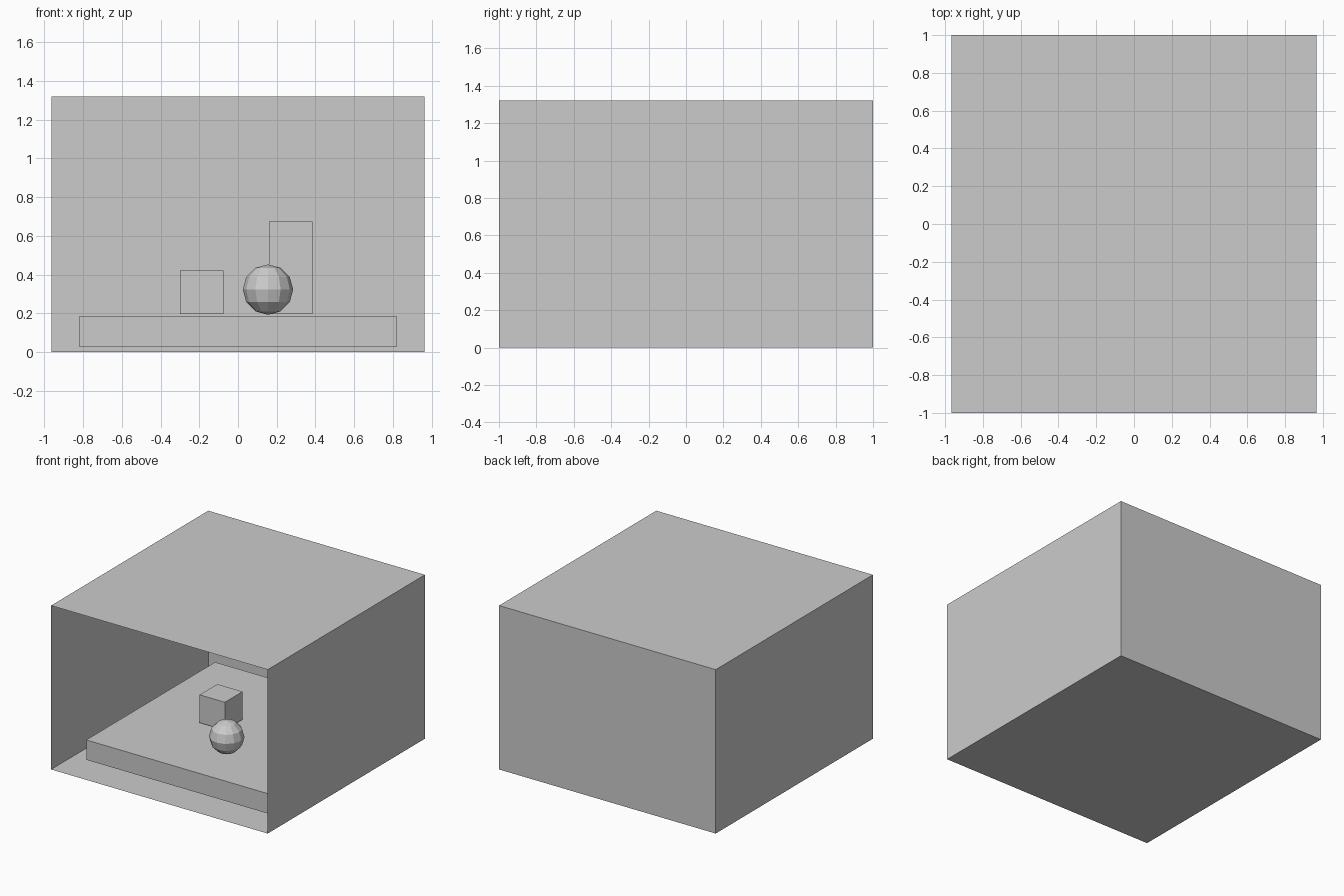
import bpy
import bmesh
from mathutils import Matrix, Vector

default = bpy.data.objects.get("Cube")
if default:
    bpy.data.objects.remove(default, do_unlink=True)

# Single plain grey for every part
GREY = (0.6, 0.6, 0.6, 1.0)
grey = bpy.data.materials.new("plain_grey")
grey.use_nodes = True
grey.diffuse_color = GREY
bsdf = next(n for n in grey.node_tree.nodes if n.type == 'BSDF_PRINCIPLED')
bsdf.inputs["Base Color"].default_value = GREY


def finish(name, bm):
    mesh = bpy.data.meshes.new(name)
    bm.to_mesh(mesh)
    bm.free()
    mesh.materials.append(grey)
    obj = bpy.data.objects.new(name, mesh)
    bpy.context.collection.objects.link(obj)
    return obj


def box(name, low, high, open_front=False):
    low, high = Vector(low), Vector(high)
    bm = bmesh.new()
    place = Matrix.Translation((low + high) / 2) @ Matrix.Diagonal((*(high - low), 1))
    bmesh.ops.create_cube(bm, size=1, matrix=place)
    if open_front:
        bm.normal_update()
        front = [f for f in bm.faces if f.normal.y < -0.5]
        bmesh.ops.delete(bm, geom=front, context='FACES_ONLY')
    return finish(name, bm)


# Room: thin walls, floor and ceiling, open at the front
box("room_shell", (-0.965, -1, 0), (0.965, 1, 1.32), open_front=True)

# Low platform hovering just above the floor
box("platform", (-0.82, -0.76, 0.025), (0.82, 0.88, 0.185))

# Blocks standing on the platform
box("small_block", (-0.30, -0.06, 0.195), (-0.075, 0.165, 0.42))
box("tall_block", (0.16, 0.36, 0.195), (0.385, 0.585, 0.675))

# Faceted ball
bm = bmesh.new()
bmesh.ops.create_uvsphere(bm, u_segments=12, v_segments=6, radius=0.13,
                          matrix=Matrix.Translation((0.155, -0.365, 0.322)))
finish("ball", bm)
